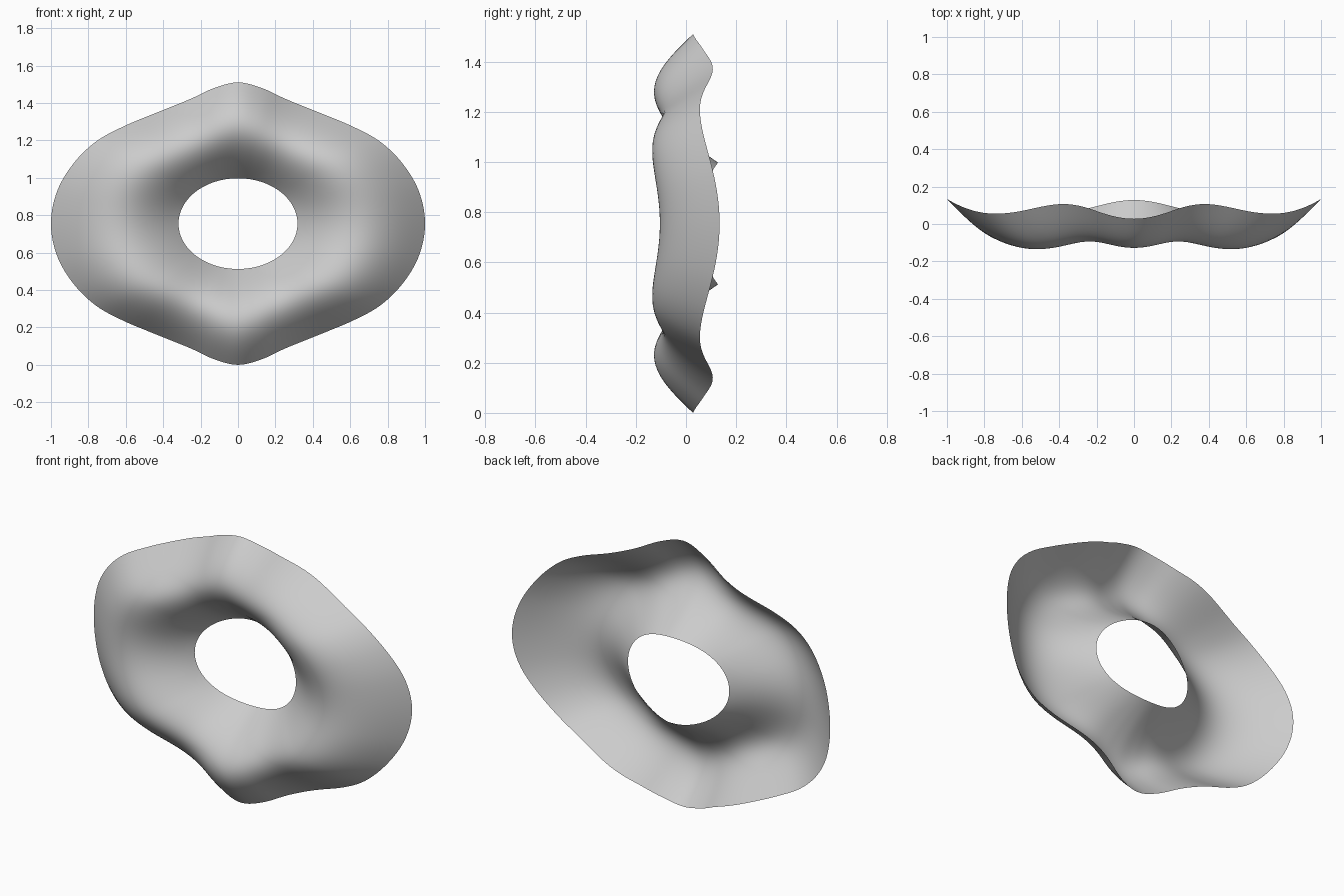
import bpy, bmesh, math

if "Cube" in bpy.data.objects:
    bpy.data.objects.remove(bpy.data.objects["Cube"])

N, M = 192, 32          # steps around and across the band
CZ = 0.755              # height of the ring's centre
# outer radius every 10 degrees from the side (0) to the top (90)
OUTER = [1.0, 0.983, 0.937, 0.877, 0.805, 0.75, 0.72, 0.714, 0.736, 0.755]


def outer_radius(a):
    """Smooth, four-way mirrored outer outline."""
    d = math.degrees(a) % 180
    d = min(d, 180 - d) / 10
    i = min(int(d), 8)
    f = d - i
    node = lambda k: OUTER[abs(k) if k <= 9 else 18 - k]
    p0, p1, p2, p3 = (node(i + k) for k in (-1, 0, 1, 2))
    return p1 + 0.5 * f * (p2 - p0 + f * (2 * p0 - 5 * p1 + 4 * p2 - p3
                                          + f * (3 * (p1 - p2) + p3 - p0)))


def inner_radius(a):
    """Elliptical hole."""
    return 1 / math.hypot(math.cos(a) / 0.318, math.sin(a) / 0.2425)


bm = bmesh.new()
rings = []
for i in range(N):
    a = 2 * math.pi * i / N
    ri, ro = inner_radius(a), outer_radius(a)
    # depth of both edges, the outer one with six waves
    yi = 0.097 - 0.031 * math.cos(2 * a)
    yo = 0.081 + 0.0185 * math.cos(2 * a) + 0.0345 * math.cos(6 * a)
    row = []
    for j in range(M + 1):
        t = j / M
        r = ri + (ro - ri) * t
        y = yi + (yo - yi) * t - 0.203 * math.sin(math.pi * t)
        row.append(bm.verts.new((r * math.cos(a), y, CZ + r * math.sin(a))))
    rings.append(row)
for i in range(N):
    p, q = rings[i], rings[(i + 1) % N]
    for j in range(M):
        f = bm.faces.new((p[j], p[j + 1], q[j + 1], q[j]))
        f.smooth = True

# wavy open ring, a single curved sheet bulging to the front
mesh = bpy.data.meshes.new("wavy_ring")
bm.to_mesh(mesh)
bm.free()
ring = bpy.data.objects.new("wavy_ring", mesh)
bpy.context.collection.objects.link(ring)
